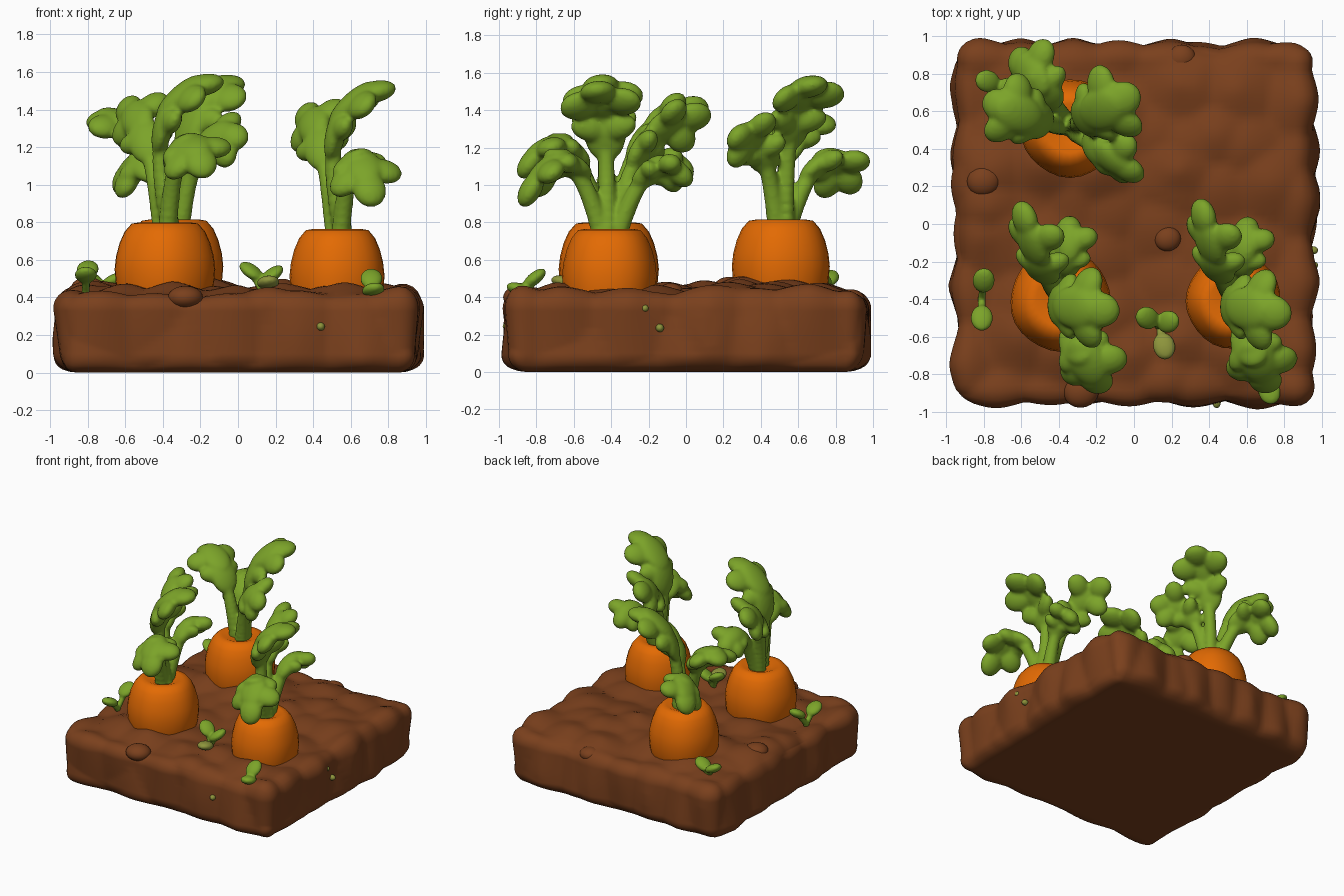
import bpy, bmesh, math
from mathutils import Vector, Matrix, noise

if "Cube" in bpy.data.objects:
    bpy.data.objects.remove(bpy.data.objects["Cube"], do_unlink=True)


def material(name, rgb):
    m = bpy.data.materials.new(name)
    m.use_nodes = True
    m.diffuse_color = (*rgb, 1)
    bsdf = m.node_tree.nodes["Principled BSDF"]
    bsdf.inputs["Base Color"].default_value = (*rgb, 1)
    bsdf.inputs["Roughness"].default_value = 0.8
    return m


SOIL = material("soil brown", (0.195, 0.051, 0.012))
ORANGE = material("carrot orange", (0.77, 0.145, 0.001))
GREEN = material("leaf green", (0.20, 0.37, 0.022))
OLIVE = material("pale olive", (0.27, 0.30, 0.045))


def finish(bm, name, mat, voxel=0):
    mesh = bpy.data.meshes.new(name)
    bm.to_mesh(mesh)
    bm.free()
    mesh.materials.append(mat)
    for p in mesh.polygons:
        p.use_smooth = True
    obj = bpy.data.objects.new(name, mesh)
    bpy.context.collection.objects.link(obj)
    if voxel:
        # fuse the overlapping lobes into one soft skin
        r = obj.modifiers.new("fuse", "REMESH")
        r.mode = "VOXEL"
        r.voxel_size = voxel
        r.use_smooth_shade = True
        s = obj.modifiers.new("soften", "SMOOTH")
        s.factor = 0.5
        s.iterations = 6
    return obj


def blob(bm, center, along, across, radii):
    """Ellipsoid aligned to two directions."""
    a = Vector(along).normalized()
    n = a.cross(Vector(across)).normalized()
    b = n.cross(a)
    rot = Matrix((a, b, n)).transposed().to_4x4()
    m = Matrix.Translation(center) @ rot @ Matrix.Diagonal((*radii, 1))
    bmesh.ops.create_icosphere(bm, subdivisions=3, radius=1, matrix=m)


def leaf(bm, base, ctrl, tip, width, size):
    """Arched stalk with a lobed blade; width is the blade's sideways axis."""
    def spine(t):
        return base * (1 - t) ** 2 + ctrl * 2 * t * (1 - t) + tip * t * t

    def tangent(t):
        return ((ctrl - base) * (1 - t) + (tip - ctrl) * t).normalized()

    # stalk and midrib
    steps = 26
    for i in range(steps + 1):
        t = i / steps
        r = 0.054 - 0.014 * min(1, t * 2)
        blob(bm, spine(t), tangent(t), width, (0.05, r, r))
    # blade body and drooping side lobes
    for t, reach, lobe in ((0.52, 0.075, 0.06), (0.78, 0.115, 0.078)):
        d = tangent(t)
        w = (width - d * width.dot(d)).normalized()
        n = d.cross(w)
        n = n if n.z > 0 else -n
        blob(bm, spine(t), d, w, (0.14 * size, 0.1 * size, 0.055))
        for side in (-1, 1):
            out = (w * side + d * 0.4 - n * 0.35).normalized()
            blob(bm, spine(t) + out * reach * size, out, d,
                 (0.095 * size, lobe * size, 0.055))
    # end lobe
    d = tangent(1)
    blob(bm, tip, d, width, (0.1 * size, 0.085 * size, 0.058))


# ---- soil block ----
CARROTS = [("front_right", Vector((-0.39, -0.41, 0.80)), 0.268),
           ("front_left", Vector((0.53, -0.41, 0.765)), 0.253),
           ("back", Vector((-0.34, 0.51, 0.815)), 0.262)]

bm = bmesh.new()
bmesh.ops.create_cube(bm, size=2)
bmesh.ops.subdivide_edges(bm, edges=bm.edges[:], cuts=56, use_grid_fill=True)
half = Vector((0.955, 0.955, 0.215))
rnd = 0.1
for v in bm.verts:
    p = Vector([c * h for c, h in zip(v.co, half)])
    q = Vector([max(-(h - rnd), min(h - rnd, c)) for c, h in zip(p, half)])
    n = (p - q).normalized()
    p = q + n * rnd + Vector((0, 0, half.z))
    # clumpy earth, stretched vertically on the sides
    cell = noise.voronoi(Vector((p.x * 3.8, p.y * 3.8, p.z * 1.5)))[0][0]
    wave = noise.noise(p * 2.3)
    lift = 0.085 * (0.52 - cell) + 0.014 * wave
    if n.z < 0:
        p.x += n.x * lift
        p.y += n.y * lift
    else:
        p += n * lift
        mound = 0.035 * math.exp(-((p.y - 0.3) / 0.35) ** 2)
        for _, c, r in CARROTS:
            mound += 0.02 * math.exp(-(((p - c).xy.length - r) / 0.12) ** 2)
        p.z += n.z * mound
    p.x, p.y = max(-0.99, min(0.99, p.x)), max(-0.99, min(0.99, p.y))
    v.co = p
finish(bm, "soil_block", SOIL)

# ---- loose clods ----
bm = bmesh.new()
for x, y, z, r in ((-0.8, 0.23, 0.45, 0.09), (-0.28, -0.89, 0.4, 0.095),
                   (0.18, -0.08, 0.43, 0.07), (0.83, 0.75, 0.4, 0.06),
                   (0.25, 0.88, 0.39, 0.08)):
    blob(bm, (x, y, z), (1, 0.3, 0), (0, 1, 0), (r, r * 0.92, r * 0.65))
finish(bm, "soil_clods", SOIL)

# ---- carrot roots: radius factor and height below the crown ----
PROFILE = [(0.3, -0.02), (0.5, 0.0), (0.66, -0.007), (0.8, -0.05), (0.9, -0.11),
           (0.97, -0.18), (1.0, -0.25), (0.97, -0.34), (0.88, -0.44), (0.4, -0.62)]
SEGMENTS = 28
for name, c, radius in CARROTS:
    bm = bmesh.new()
    rings = []
    for f, dz in PROFILE:
        ring = []
        for i in range(SEGMENTS):
            a = math.tau * i / SEGMENTS
            r = radius * f * (1 + 0.012 * math.sin(5 * a + c.x * 9))
            ring.append(bm.verts.new((c.x + r * math.cos(a), c.y + r * math.sin(a), c.z + dz)))
        rings.append(ring)
    for lo, hi in zip(rings, rings[1:]):
        for i in range(SEGMENTS):
            j = (i + 1) % SEGMENTS
            bm.faces.new((lo[i], hi[i], hi[j], lo[j]))
    bm.faces.new(rings[0])
    bm.faces.new(rings[-1][::-1])
    bmesh.ops.recalc_face_normals(bm, faces=bm.faces[:])
    finish(bm, "carrot_root_" + name, ORANGE)

# ---- carrot tops: control point, tip, blade sideways axis, size ----
LEFT_TOP = [((-0.08, 0.1, 0.56), (-0.16, 0.45, 0.6), (0.5, 0.25, 0.8), 1.0),
            ((-0.14, -0.01, 0.66), (0.2, -0.06, 0.73), (0.1, 1, 0.12), 1.15),
            ((0.07, -0.2, 0.6), (0.17, -0.42, 0.21), (1, 0.3, 0.35), 1.05),
            ((0.05, 0.2, 0.46), (0.07, 0.38, 0.29), (0.8, -0.1, 0.5), 0.8)]
RIGHT_TOP = LEFT_TOP[:2] + [((0.05, -0.2, 0.6), (0.16, -0.43, 0.32), (1, 0.3, 0.5), 1.05),
                            LEFT_TOP[3]]
BACK_TOP = [((0.1, -0.08, 0.5), (0.31, -0.22, 0.44), (0.35, 0.4, 0.8), 0.95),
            ((0.02, 0.02, 0.66), (0.27, 0.15, 0.71), (-0.5, 0.86, 0.1), 1.15),
            ((-0.14, 0.01, 0.58), (-0.37, 0.12, 0.53), (0.35, 0.9, 0.1), 1.05),
            ((-0.13, 0.2, 0.48), (-0.26, 0.35, 0.22), (0.5, 0.5, 0.55), 1.0)]
for (name, c, _), plan, turn in zip(CARROTS, (RIGHT_TOP, LEFT_TOP, BACK_TOP), (4, 0, 0)):
    bm = bmesh.new()
    rot = Matrix.Rotation(math.radians(turn), 3, "Z")
    for ctrl, tip, width, size in plan:
        out = Vector((tip[0], tip[1], 0)).normalized() * 0.04
        leaf(bm, c + out - Vector((0, 0, 0.05)), c + rot @ Vector(ctrl),
             c + rot @ Vector(tip), rot @ Vector(width).normalized(), size)
    finish(bm, "carrot_leaves_" + name, GREEN, 0.013)


# ---- little sprouts: foot, then leaf offsets ----
def sprout(name, foot, leaves, mat=GREEN):
    bm = bmesh.new()
    foot = Vector(foot)
    for off in leaves:
        off = Vector(off)
        for i in range(9):
            blob(bm, foot + off * i / 8, off, (0.3, 0.8, 0.1), (0.03, 0.022, 0.022))
        flat = Vector((off.x, off.y, off.z * 0.5))
        side = flat.cross(Vector((0, 0, 1)))
        blob(bm, foot + off, flat, side, (0.075, 0.06, 0.034))
    finish(bm, name, mat, 0.009)


sprout("sprout_right", (-0.81, -0.4, 0.43), ((0.01, 0.1, 0.12), (0, -0.1, 0.09)))
sprout("sprout_middle", (0.13, -0.54, 0.44), ((-0.06, 0.04, 0.1), (0.05, 0.02, 0.08)))
sprout("sprout_middle_pale", (0.14, -0.57, 0.44), ((0.02, -0.08, 0.04),), OLIVE)
sprout("sprout_left", (0.71, -0.86, 0.42), ((0, 0.05, 0.08), (0.01, -0.03, 0.02)))
sprout("sprout_back", (-0.72, 0.74, 0.43), ((-0.06, 0.02, 0.07), (0.06, -0.02, 0.06)))

# ---- pale specks on the block sides ----
bm = bmesh.new()
for x, y, z, out in ((0.95, -0.22, 0.34, (1, 0, 0)), (0.95, -0.14, 0.235, (1, 0, 0)),
                     (0.44, -0.95, 0.245, (0, -1, 0))):
    blob(bm, (x, y, z), out, (0, 0, 1), (0.03, 0.022, 0.022))
finish(bm, "side_specks", OLIVE)
